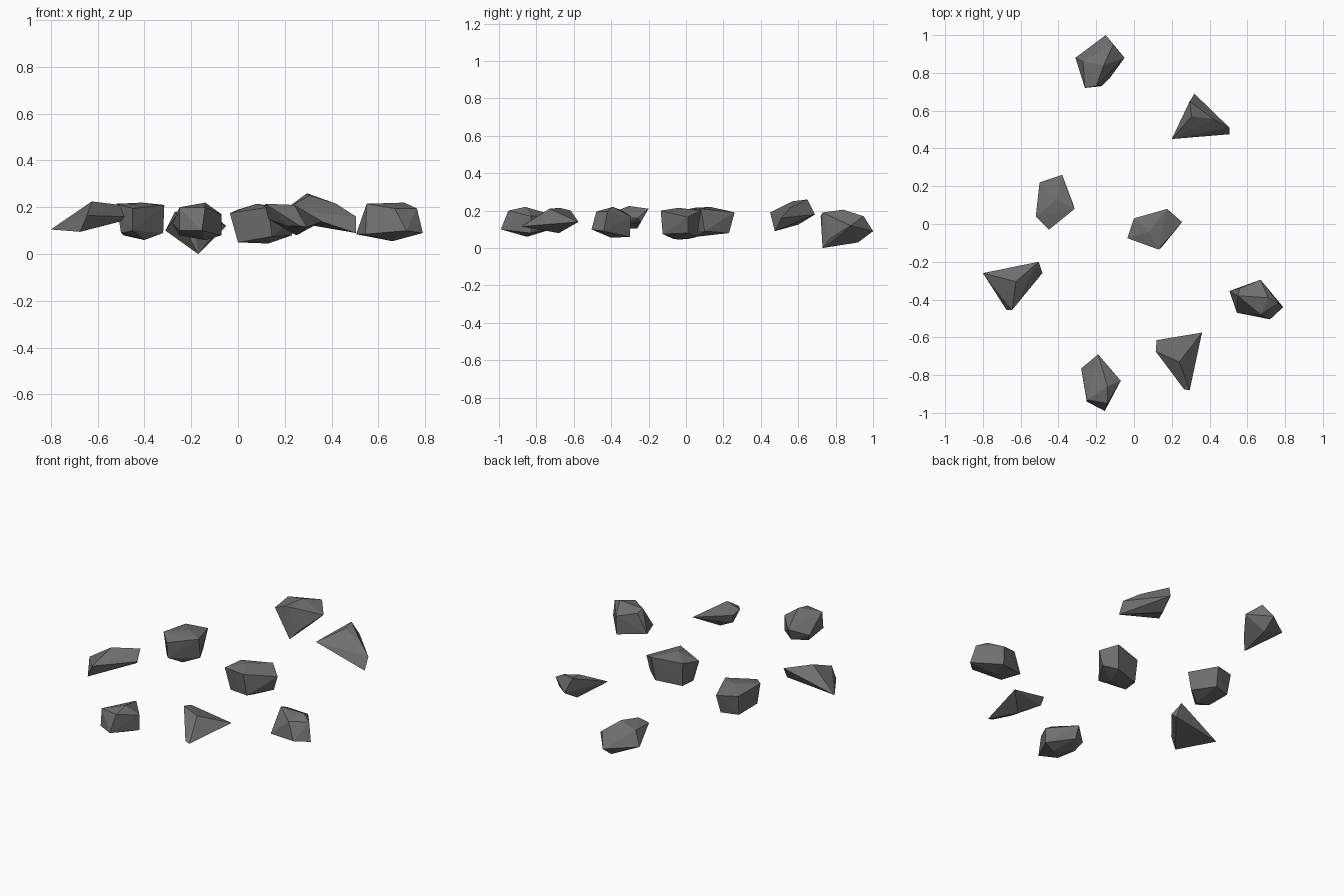
import bpy, bmesh

stone = bpy.data.materials.new("stone_grey")
stone.diffuse_color = (0.16, 0.16, 0.16, 1)


def rock(name, *corners):
    """Faceted rock: convex hull around a handful of corner points."""
    bm = bmesh.new()
    for c in corners:
        bm.verts.new(c)
    hull = bmesh.ops.convex_hull(bm, input=bm.verts[:])
    loose = {v for v in hull["geom_interior"] if isinstance(v, bmesh.types.BMVert)}
    bmesh.ops.delete(bm, geom=list(loose), context='VERTS')
    bmesh.ops.recalc_face_normals(bm, faces=bm.faces[:])
    me = bpy.data.meshes.new(name)
    bm.to_mesh(me)
    bm.free()
    me.materials.append(stone)
    ob = bpy.data.objects.new(name, me)
    bpy.context.collection.objects.link(ob)


# Blocky rock at the back
rock("back_rock",
     (-.31, .88, .10), (-.15, 1.0, .09), (-.05, .88, .12), (-.11, .95, .17),
     (-.16, .84, .205), (-.26, .72, .17), (-.20, .73, .19), (-.17, .73, 0),
     (-.13, .77, .05), (-.15, .92, .03), (-.27, .86, .18))

# Wedge shard, back right
rock("back_right_shard",
     (.20, .45, .19), (.505, .475, .09), (.505, .51, .16), (.42, .555, .215),
     (.32, .69, .18), (.295, .65, .26), (.305, .57, .25), (.30, .60, .125))

# Flat-topped rock, left of centre
rock("centre_left_rock",
     (-.50, .22, .20), (-.38, .26, .19), (-.315, .08, .21), (-.45, -.03, .195),
     (-.52, .04, .215), (-.41, .13, .22), (-.49, .20, .08), (-.39, .23, .08),
     (-.32, .10, .09), (-.40, .05, .06), (-.50, .04, .09), (-.45, -.02, .10))

# Wide slab in the centre
rock("centre_rock",
     (-.035, -.075, .175), (0, .03, .19), (.175, .08, .20), (.255, .01, .165),
     (.13, -.135, .20), (.08, -.04, .215), (0, -.07, .05), (.01, .02, .05),
     (.16, .06, .06), (.23, .01, .08), (.145, -.125, .075), (.13, -.04, .045))

# Pointed shard, left
rock("left_shard",
     (-.80, -.26, .105), (-.625, -.305, .225), (-.505, -.20, .21),
     (-.485, -.26, .16), (-.645, -.455, .165), (-.675, -.455, .095),
     (-.50, -.24, .14))

# Blocky rock at the front
rock("front_rock",
     (-.155, -.99, .10), (-.25, -.94, .10), (-.25, -.93, .20), (-.14, -.95, .20),
     (-.14, -.86, .22), (-.07, -.83, .17), (-.07, -.83, .08), (-.14, -.85, .06),
     (-.19, -.69, .17), (-.28, -.765, .13), (-.25, -.80, .08), (-.19, -.72, .10))

# Pointed shard, front right
rock("front_right_shard",
     (.12, -.615, .20), (.115, -.675, .215), (.24, -.73, .21), (.36, -.575, .14),
     (.295, -.88, .115), (.265, -.875, .12), (.215, -.78, .12), (.25, -.68, .08),
     (.13, -.63, .15))

# Broad rock, right
rock("right_rock",
     (.505, -.355, .085), (.545, -.47, .085), (.72, -.505, .10), (.79, -.44, .09),
     (.67, -.30, .06), (.66, -.40, .055), (.55, -.38, .215), (.67, -.48, .195),
     (.71, -.39, .22), (.765, -.42, .195), (.67, -.295, .17), (.56, -.34, .20))
